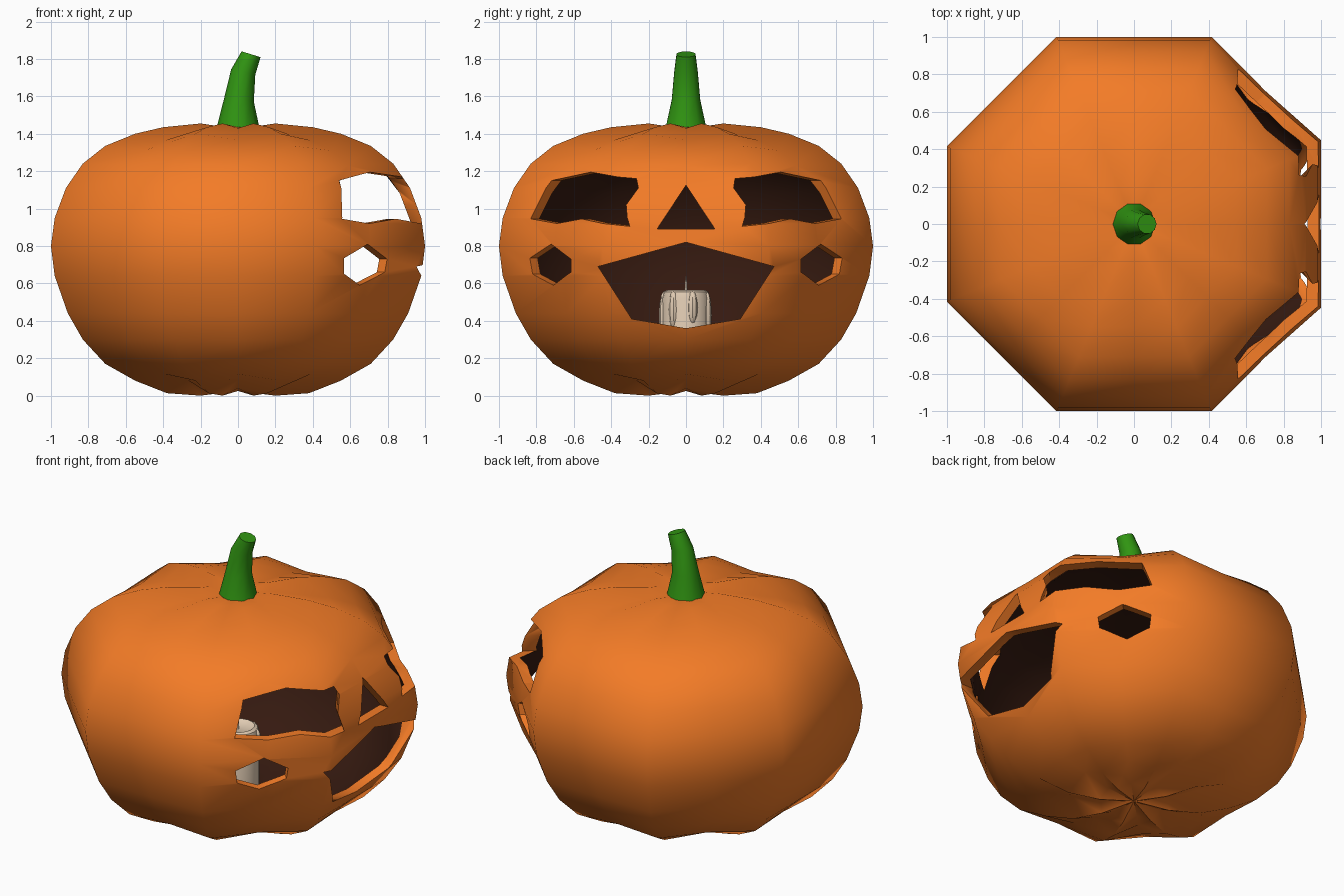
import bpy, bmesh
from math import sin, cos, pi, sqrt, radians

if "Cube" in bpy.data.objects:
    bpy.data.objects.remove(bpy.data.objects["Cube"])

def material(name, rgb):
    m = bpy.data.materials.new(name)
    m.diffuse_color = (*rgb, 1)
    m.use_nodes = True
    m.node_tree.nodes["Principled BSDF"].inputs["Base Color"].default_value = m.diffuse_color
    return m

ORANGE = material("orange_skin", (0.9, 0.2, 0.02))
DARK = material("dark_inside", (0.035, 0.01, 0.005))
GREEN = material("green_stem", (0.03, 0.3, 0.006))
WAX = material("candle_wax", (0.75, 0.6, 0.45))

def finish(bm, name, mats, angle=None):
    me = bpy.data.meshes.new(name)
    bm.to_mesh(me)
    bm.free()
    ob = bpy.data.objects.new(name, me)
    bpy.context.collection.objects.link(ob)
    for m in mats:
        me.materials.append(m)
    if angle:
        smooth(ob, angle)
    return ob

def smooth(ob, angle):
    bpy.ops.object.select_all(action='DESELECT')
    ob.select_set(True)
    bpy.context.view_layer.objects.active = ob
    bpy.ops.object.shade_smooth_by_angle(angle=radians(angle))

def loft(bm, rings, bottom, top, mat=0, flip=False):
    """Skin closed rings of points, closing both ends with a pole point."""
    vs = [[bm.verts.new(p) for p in r] for r in rings]
    lo, hi = bm.verts.new(bottom), bm.verts.new(top)
    n = len(vs[0])
    faces = []
    for i in range(n):
        j = (i + 1) % n
        faces.append((lo, vs[0][j], vs[0][i]))
        faces.append((hi, vs[-1][i], vs[-1][j]))
        for a, b in zip(vs, vs[1:]):
            faces.append((a[i], a[j], b[j], b[i]))
    for f in faces:
        bm.faces.new(f[::-1] if flip else f).material_index = mat

# pumpkin profile: half width across flats, height, depth of the groove
PROFILE = [(.2, .0, .04), (.38, .013, .07), (.55, .08, .035), (.71, .17, .015),
           (.83, .30, 0), (.91, .44, 0), (.98, .64, 0), (1, .8, 0), (.98, .95, 0),
           (.92, 1.11, 0), (.83, 1.24, -.01), (.71, 1.335, -.025), (.55, 1.40, -.035),
           (.4, 1.435, -.042), (.2, 1.455, -.025), (.1, 1.44, -.005)]
MID = .727

def ring(w, z, dip, inset):
    pts = []
    for i in range(16):
        a = i * pi / 8
        r = (w - inset * min(1, w)) / (cos(pi / 8) if i % 2 else 1)
        zz = z if i % 2 else z + dip
        x, y = r * cos(a), r * sin(a)
        if i in (1, 15) and .4 < z < 1:      # wider flat around the mouth
            y *= 1.08
        pts.append((x, y, MID + (zz - MID) * (1 - inset * 1.25)))
    return pts

# hollow shell: orange outside, dark inside
bm = bmesh.new()
loft(bm, [ring(*p, 0) for p in PROFILE], (0, 0, .025), (0, 0, 1.43))
loft(bm, [ring(*p, .06) for p in PROFILE], (0, 0, .08), (0, 0, 1.375), 1, True)
shell = finish(bm, "pumpkin_shell", [ORANGE, DARK])

def flat_width(z):
    for (w0, z0, _), (w1, z1, _) in zip(PROFILE, PROFILE[1:]):
        if z0 <= z <= z1:
            return w0 + (w1 - w0) * (z - z0) / (z1 - z0)

def prism(near, far):
    bm = bmesh.new()
    a, b = [bm.verts.new(p) for p in near], [bm.verts.new(p) for p in far]
    bm.faces.new(a)
    bm.faces.new(b)
    for i in range(len(a)):
        j = (i + 1) % len(a)
        bm.faces.new((a[i], a[j], b[j], b[i]))
    bmesh.ops.recalc_face_normals(bm, faces=bm.faces)
    ob = finish(bm, "face_cutter", [ORANGE])
    ob.hide_render = True
    return ob

def straight(outline):
    return prism([(.65, y, z) for y, z in outline], [(1.3, y, z) for y, z in outline])

def diagonal(outline, side):
    """Outline as seen from the side, cut square to the diagonal facet."""
    s = sqrt(.5)
    def layer(d):
        out = []
        for y, z in outline:
            w = flat_width(z)
            t = (y - min(w, w / s - y)) * s
            out.append(((d - t) * s, side * (d + t) * s, z))
        return out
    return prism(layer(.62), layer(1.15))

MOUTH = [(0, .82), (-.47, .69), (-.29, .41), (0, .36), (.29, .41), (.47, .69)]
NOSE = [(0, 1.125), (-.155, .89), (.155, .89)]
EYE = [(.265, 1.16), (.51, 1.195), (.72, 1.15), (.83, .945), (.69, .92),
       (.55, .945), (.3, .905), (.32, 1.02), (.255, 1.11)]
CHEEK = [(.835, .735), (.72, .81), (.61, .73), (.61, .66), (.71, .59), (.82, .65)]

cutters = [straight(MOUTH), straight(NOSE)]
cutters += [diagonal(o, s) for o in (EYE, CHEEK) for s in (1, -1)]
bpy.context.view_layer.objects.active = shell
for c in cutters:
    m = shell.modifiers.new("carve", 'BOOLEAN')
    m.operation, m.solver, m.object = 'DIFFERENCE', 'EXACT', c
    bpy.ops.object.modifier_apply(modifier=m.name)
for c in cutters:
    bpy.data.objects.remove(c)
smooth(shell, 50)

# bent stem
bm = bmesh.new()
rings = []
for cx, z, r, tilt in [(0, 1.42, .117, 0), (.005, 1.58, .08, .1),
                       (.028, 1.73, .066, .22), (.07, 1.825, .053, .3)]:
    rings.append([(cx + r * cos(a) * cos(tilt), r * sin(a), z - r * cos(a) * sin(tilt))
                  for a in (i * pi / 5 for i in range(10))])
loft(bm, rings, (0, 0, 1.42), (.07, 0, 1.825))
finish(bm, "stem", [GREEN], 40)

# candle with wax drips and a thin wick
bm = bmesh.new()
circle = lambda r, z: [(r * cos(i * pi / 8), r * sin(i * pi / 8), z) for i in range(16)]
loft(bm, [circle(r, z) for r, z in [(.13, .07), (.13, .52), (.12, .555), (.1, .565), (.08, .55)]],
     (0, 0, .07), (0, 0, .545))
loft(bm, [circle(.008, .53), circle(.006, .6)], (0, 0, .53), (0, 0, .65))
for i, length in enumerate([.09, .13, .07, .11, .08, .14, .1]):
    a = i * 2 * pi / 7 + .3
    drip = bmesh.ops.create_uvsphere(bm, u_segments=8, v_segments=6, radius=1)["verts"]
    bmesh.ops.scale(bm, vec=(.028, .028, length), verts=drip)
    bmesh.ops.translate(bm, vec=(.118 * cos(a), .118 * sin(a), .56 - length), verts=drip)
finish(bm, "candle", [WAX], 40)
